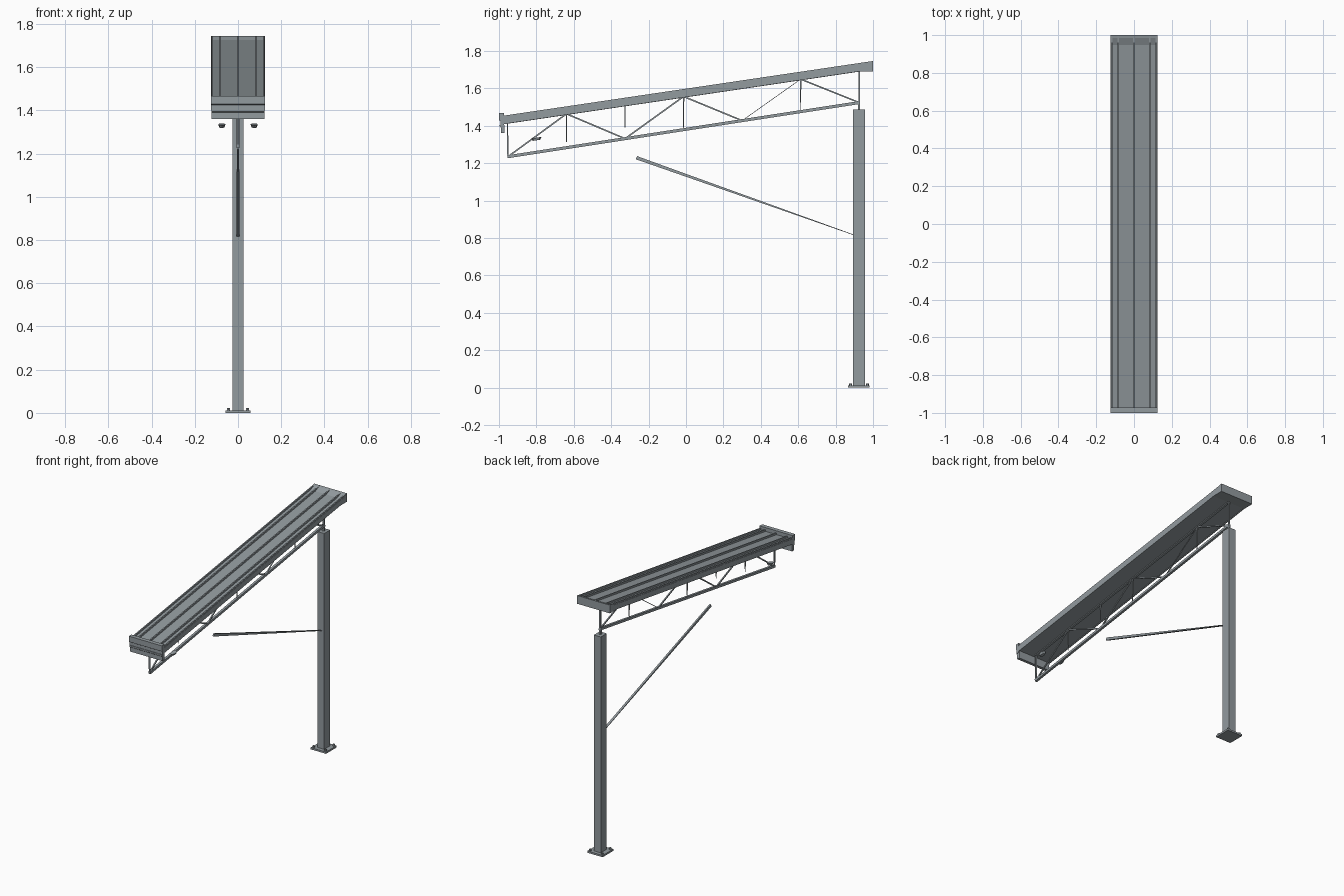
import bpy, bmesh, math
from mathutils import Vector, Matrix

cube = bpy.data.objects.get("Cube")
if cube:
    bpy.data.objects.remove(cube, do_unlink=True)


def material(name, rgb):
    m = bpy.data.materials.new(name)
    m.use_nodes = True
    m.diffuse_color = (*rgb, 1)
    m.node_tree.nodes["Principled BSDF"].inputs["Base Color"].default_value = (*rgb, 1)
    return m


STEEL = material("galvanised grey", (0.29, 0.325, 0.345))
SLOPE = 0.148


def finish(name, bm):
    bmesh.ops.recalc_face_normals(bm, faces=bm.faces)
    mesh = bpy.data.meshes.new(name)
    bm.to_mesh(mesh)
    bm.free()
    mesh.materials.append(STEEL)
    ob = bpy.data.objects.new(name, mesh)
    bpy.context.collection.objects.link(ob)
    return ob


def loft(name, start, end):
    """Join two matching rings of points into a closed solid."""
    bm = bmesh.new()
    a = [bm.verts.new(p) for p in start]
    b = [bm.verts.new(p) for p in end]
    bm.faces.new(a)
    bm.faces.new(b)
    for i in range(len(a)):
        j = (i + 1) % len(a)
        bm.faces.new((a[i], a[j], b[j], b[i]))
    return finish(name, bm)


def box(name, x, y, z):
    ring = lambda h: [(x[0], y[0], h), (x[1], y[0], h), (x[1], y[1], h), (x[0], y[1], h)]
    return loft(name, ring(z[0]), ring(z[1]))


def bar(name, p, q, size, end_size=None):
    """Bar in the x = 0 plane between (y, z) points, sized (width, depth)."""
    p, q = Vector((0, *p)), Vector((0, *q))
    side = Vector((1, 0, 0))
    up = side.cross((q - p).normalized())
    corners = [(-1, -1), (1, -1), (1, 1), (-1, 1)]
    ring = lambda c, s: [c + side * i * s[0] / 2 + up * j * s[1] / 2 for i, j in corners]
    return loft(name, ring(p, size), ring(q, end_size or size))


def across(name, profile, half):
    """Extrude a (y, z) profile across the roof."""
    return loft(name, [(-half, *p) for p in profile], [(half, *p) for p in profile])


# Post, base plate and anchor bolts
POST_Y = 0.925
box("post", (-0.026, 0.026), (0.893, 0.957), (0.012, 1.486))
box("base_plate", (-0.058, 0.058), (0.867, 0.982), (0, 0.012))
for sx in (-1, 1):
    for sy in (-1, 1):
        bm = bmesh.new()
        bmesh.ops.create_cone(bm, cap_ends=True, segments=6, radius1=0.008, radius2=0.008, depth=0.012,
                              matrix=Matrix.Translation((sx * 0.045, POST_Y + sy * 0.045, 0.017)))
        finish("anchor_bolt", bm)


# Sloping roof: deck, standing seams and edge rails
def roof_top(y):
    return 1.598 + SLOPE * y


def roof_strip(name, x0, x1, low, high, y0=-0.975, y1=0.995):
    ring = lambda y: [(x, y, roof_top(y) + d) for x, d in ((x0, low), (x1, low), (x1, high), (x0, high))]
    return loft(name, ring(y0), ring(y1))


roof_strip("roof_deck", -0.122, 0.122, -0.040, -0.012)
for x in (-0.083, 0, 0.083):
    roof_strip("roof_seam", x - 0.004, x + 0.004, -0.014, 0)
for s in (-1, 1):
    xs = sorted((s * 0.115, s * 0.123))
    roof_strip("edge_seam", *xs, -0.014, 0)
    roof_strip("edge_rail", *sorted((s * 0.119, s * 0.125)), -0.045, -0.009)

# Rear fascia and front gutter
across("rear_fascia", [(0.922, 1.69), (1.0, 1.69), (1.0, 1.746), (0.985, 1.743), (0.922, 1.715)], 0.125)
across("front_gutter", [(-0.972, 1.40), (-0.992, 1.40), (-0.992, 1.425), (-1.0, 1.43),
                        (-1.0, 1.468), (-0.972, 1.468)], 0.125)
across("front_fascia", [(-0.97, 1.36), (-0.99, 1.36), (-0.99, 1.39), (-0.996, 1.395),
                        (-0.996, 1.405), (-0.97, 1.405)], 0.122)


# Truss under the roof
def top_at(y):
    return 1.558 + SLOPE * y


def low_at(y):
    return 1.381 + 0.154 * y


bar("top_chord", (-0.955, top_at(-0.955)), (POST_Y, top_at(POST_Y)), (0.016, 0.012))
bar("bottom_chord", (-0.955, low_at(-0.955)), (0.93, low_at(0.93)), (0.016, 0.016))
nodes = [-0.952 + i * 0.313 for i in range(7)]
for i in range(6):
    a, b = nodes[i], nodes[i + 1]
    start = (a, top_at(a) if i % 2 else low_at(a))
    end = (b, low_at(b) if i % 2 else top_at(b))
    bar("truss_diagonal", start, end, (0.008, 0.003 if i == 4 else 0.008))
for i, drop in ((1, 0.15), (2, 0.12), (3, 0.18), (5, 0.17)):
    y = nodes[i]
    bar("truss_hanger", (y, top_at(y)), (y, top_at(y) - drop), (0.008, 0.008), (0.004, 0.003))
bar("front_hanger", (-0.955, top_at(-0.955)), (-0.952, low_at(-0.952)), (0.010, 0.007))
bar("post_hanger", (POST_Y, top_at(POST_Y)), (POST_Y, low_at(POST_Y)), (0.010, 0.008))
bar("post_bracket", (POST_Y, low_at(POST_Y)), (POST_Y, 1.48), (0.014, 0.012))

# Tapered brace reaching out from the post
bar("brace", (-0.265, 1.229), (0.895, 0.817), (0.010, 0.018), (0.016, 0.003))

# Pair of small lamps under the front
for s in (-1, 1):
    bm = bmesh.new()
    bmesh.ops.create_cone(bm, cap_ends=True, segments=8, radius1=0.7, radius2=1, depth=1)
    bmesh.ops.scale(bm, verts=bm.verts, vec=(0.017, 0.029, 0.014))
    lamp = finish("lamp", bm)
    lamp.location = (s * 0.075, -0.80, 1.329)
    lamp.rotation_euler.x = math.atan(SLOPE)
